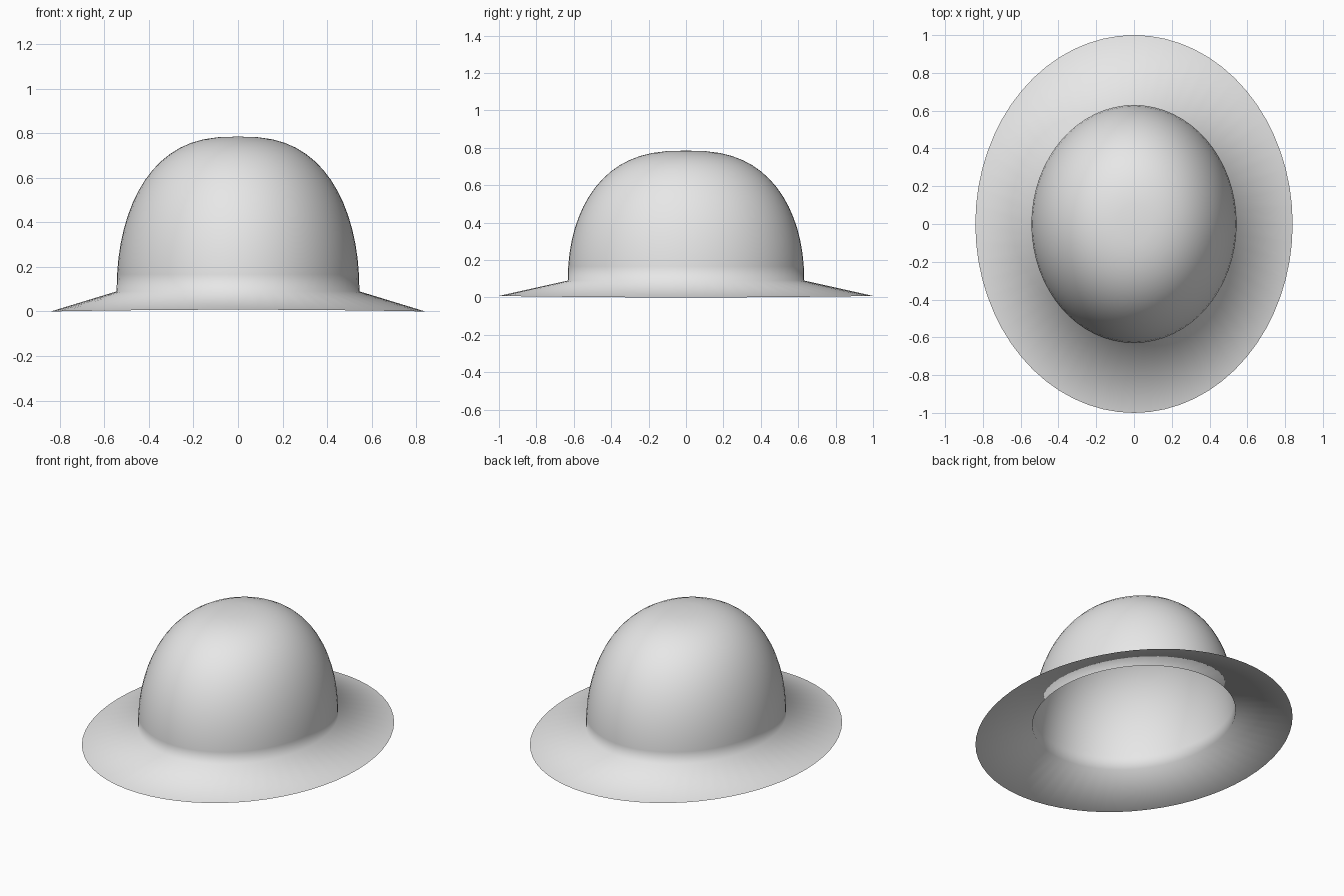
import bpy, bmesh, math

old = bpy.data.objects.get("Cube")
if old:
    bpy.data.objects.remove(old, do_unlink=True)

SEGMENTS = 64
CROWN_STEPS = 16
BASE_Z, TOP_Z = 0.09, 0.785
CROWN_X, CROWN_Y = 0.545, 0.632
BRIM_X, BRIM_Y = 0.84, 1.0

felt = bpy.data.materials.new("grey felt")
felt.use_nodes = True
felt.diffuse_color = (0.8, 0.8, 0.8, 1)
felt.node_tree.nodes["Principled BSDF"].inputs["Base Color"].default_value = (0.8, 0.8, 0.8, 1)

bm = bmesh.new()


def add_ring(rx, ry, z, lift=0.0):
    """Oval ring of vertices; lift raises its front and back."""
    ring = []
    for i in range(SEGMENTS):
        a = math.tau * i / SEGMENTS
        ring.append(bm.verts.new((rx * math.cos(a), ry * math.sin(a), z + lift * math.sin(a) ** 2)))
    return ring


def bridge(lower, upper):
    for i in range(SEGMENTS):
        j = (i + 1) % SEGMENTS
        bm.faces.new((lower[i], lower[j], upper[j], upper[i]))


# Brim: one sloping oval band
rings = [add_ring(BRIM_X, BRIM_Y, 0, 0.008)]

# Crown: open dome with a flattened top
for k in range(CROWN_STEPS):
    t = math.pi / 2 * k / CROWN_STEPS
    r = math.cos(t) ** (2 / 2.6)
    h = math.sin(t) ** (2 / 2.1)
    rings.append(add_ring(CROWN_X * r, CROWN_Y * r, BASE_Z + (TOP_Z - BASE_Z) * h))
for lower, upper in zip(rings, rings[1:]):
    bridge(lower, upper)

# Crown tip
tip = bm.verts.new((0, 0, TOP_Z))
for i in range(SEGMENTS):
    bm.faces.new((rings[-1][i], rings[-1][(i + 1) % SEGMENTS], tip))

# One thin sheet, softly shaded across the brim fold
for face in bm.faces:
    face.smooth = True
mesh = bpy.data.meshes.new("hat")
bm.to_mesh(mesh)
bm.free()
mesh.materials.append(felt)
hat = bpy.data.objects.new("hat", mesh)
bpy.context.collection.objects.link(hat)
